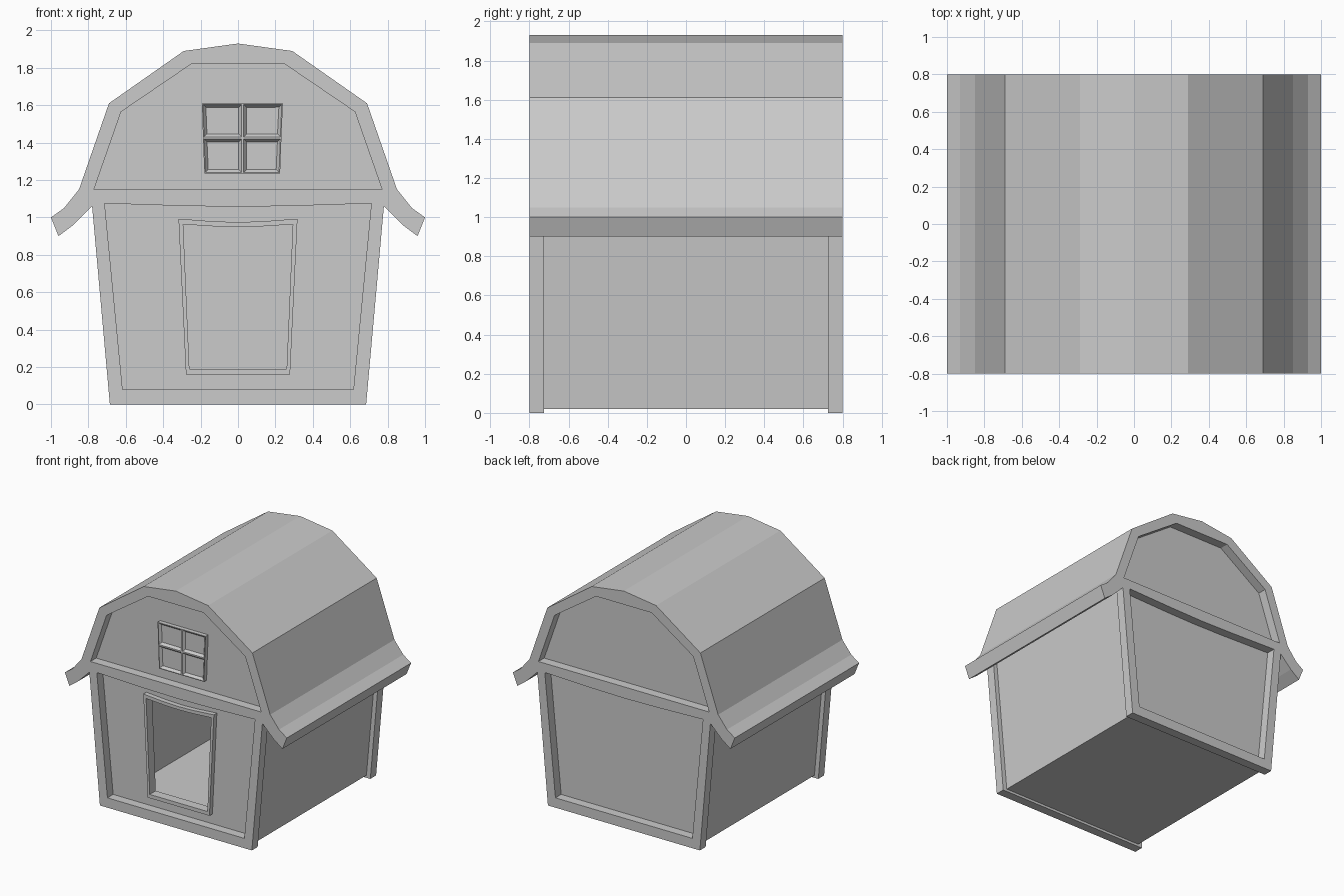
import bpy, bmesh

if "Cube" in bpy.data.objects:
    bpy.data.objects.remove(bpy.data.objects["Cube"])


def mirrored(right):
    """Close a profile from its right half, listed bottom to top."""
    return right + [(-x, z) for x, z in reversed(right) if x > 0]


def plate(name, loops, y0, y1):
    """Extrude front-view outlines (first outer, then holes) from y0 to y1."""
    curve = bpy.data.curves.new(name, 'CURVE')
    curve.dimensions = '2D'
    curve.fill_mode = 'BOTH'
    curve.extrude = (y1 - y0) / 2
    for loop in loops:
        s = curve.splines.new('POLY')
        s.points.add(len(loop) - 1)
        for p, (x, z) in zip(s.points, loop):
            p.co = (x, z, 0, 1)
        s.use_cyclic_u = True
    tmp = bpy.data.objects.new(name + "_profile", curve)
    bpy.context.collection.objects.link(tmp)
    bpy.context.view_layer.update()
    dg = bpy.context.evaluated_depsgraph_get()
    mesh = bpy.data.meshes.new_from_object(tmp.evaluated_get(dg))
    bpy.data.objects.remove(tmp)
    bm = bmesh.new()
    bm.from_mesh(mesh)
    for v in bm.verts:
        x, z, d = v.co
        v.co = (x, (y0 + y1) / 2 - d, z)
    bmesh.ops.remove_doubles(bm, verts=bm.verts, dist=1e-4)
    bmesh.ops.recalc_face_normals(bm, faces=bm.faces)
    for f in bm.faces:
        f.smooth = False
    bm.to_mesh(mesh)
    bm.free()
    mesh.name = name
    ob = bpy.data.objects.new(name, mesh)
    bpy.context.collection.objects.link(ob)
    return ob


# Gambrel roof shell with flared eaves
outer = [(0.96, 0.90), (1.0, 1.0), (0.93, 1.05), (0.85, 1.15),
         (0.69, 1.61), (0.29, 1.89), (0, 1.93)]
inner = [(0.25, 1.82), (0.625, 1.565), (0.77, 1.15), (0.735, 1.10),
         (0.78, 1.06), (0.88, 0.96)]
roof = outer + [(-x, z) for x, z in reversed(outer[:-1])]
roof += [(-x, z) for x, z in reversed(inner)] + inner
plate("roof", [roof], -0.8, 0.8)

# Floor and side walls as one tapered trough
body_out = [(0.65, 0.02), (0.75, 1.11)]
body_in = [(-x, z) for x, z in [(0.72, 1.11), (0.62, 0.05)]]
body = [(-x, z) for x, z in reversed(body_out)] + body_out
body += [(-x, z) for x, z in body_in] + list(reversed(body_in))
plate("side_walls_and_floor", [body], -0.73, 0.73)

# Timber frames: corner posts, bottom rail and cross beam
frame_out = mirrored([(0.685, 0), (0.78, 1.06), (0.77, 1.15)])
frame_in = mirrored([(0.617, 0.08), (0.713, 1.075), (0.3, 1.062), (0, 1.057)])
plate("front_frame", [frame_out, frame_in], -0.8, -0.725)
plate("back_frame", [frame_out, frame_in], 0.725, 0.8)

# Recessed end walls, the front one with a doorway
wall = mirrored([(0.645, 0.03), (0.74, 1.1), (0.785, 1.15),
                 (0.64, 1.58), (0.26, 1.84)])
door = mirrored([(0.26, 0.19), (0.293, 0.963), (0.12, 0.952), (0, 0.949)])
casing = mirrored([(0.278, 0.16), (0.318, 0.993), (0.13, 0.979), (0, 0.975)])
plate("front_wall", [wall, door], -0.726, -0.69)
plate("back_wall", [wall], 0.69, 0.726)
plate("door_casing", [casing, door], -0.765, -0.688)

# Crooked four-pane gable window
bm = bmesh.new()
rows = [(1.235, -0.18, 0.225), (1.425, -0.187, 0.232), (1.61, -0.193, 0.24)]
grid = [[bm.verts.new((x, -0.76, z)) for x in (a, 0.025, b)] for z, a, b in rows]
panes = [bm.faces.new((grid[j][i], grid[j][i + 1], grid[j + 1][i + 1], grid[j + 1][i]))
         for j in range(2) for i in range(2)]
rim = [e for e in bm.edges if e.is_boundary]
skirt = bmesh.ops.extrude_edge_only(bm, edges=rim)['geom']
for v in skirt:
    if isinstance(v, bmesh.types.BMVert):
        v.co.y = -0.72
bmesh.ops.recalc_face_normals(bm, faces=bm.faces)
if panes[0].normal.y > 0:
    bmesh.ops.reverse_faces(bm, faces=bm.faces)
bmesh.ops.inset_individual(bm, faces=panes, thickness=0.008, depth=0)
bmesh.ops.inset_individual(bm, faces=panes, thickness=0.022, depth=-0.02)
mesh = bpy.data.meshes.new("gable_window")
bm.to_mesh(mesh)
bm.free()
bpy.context.collection.objects.link(bpy.data.objects.new("gable_window", mesh))
